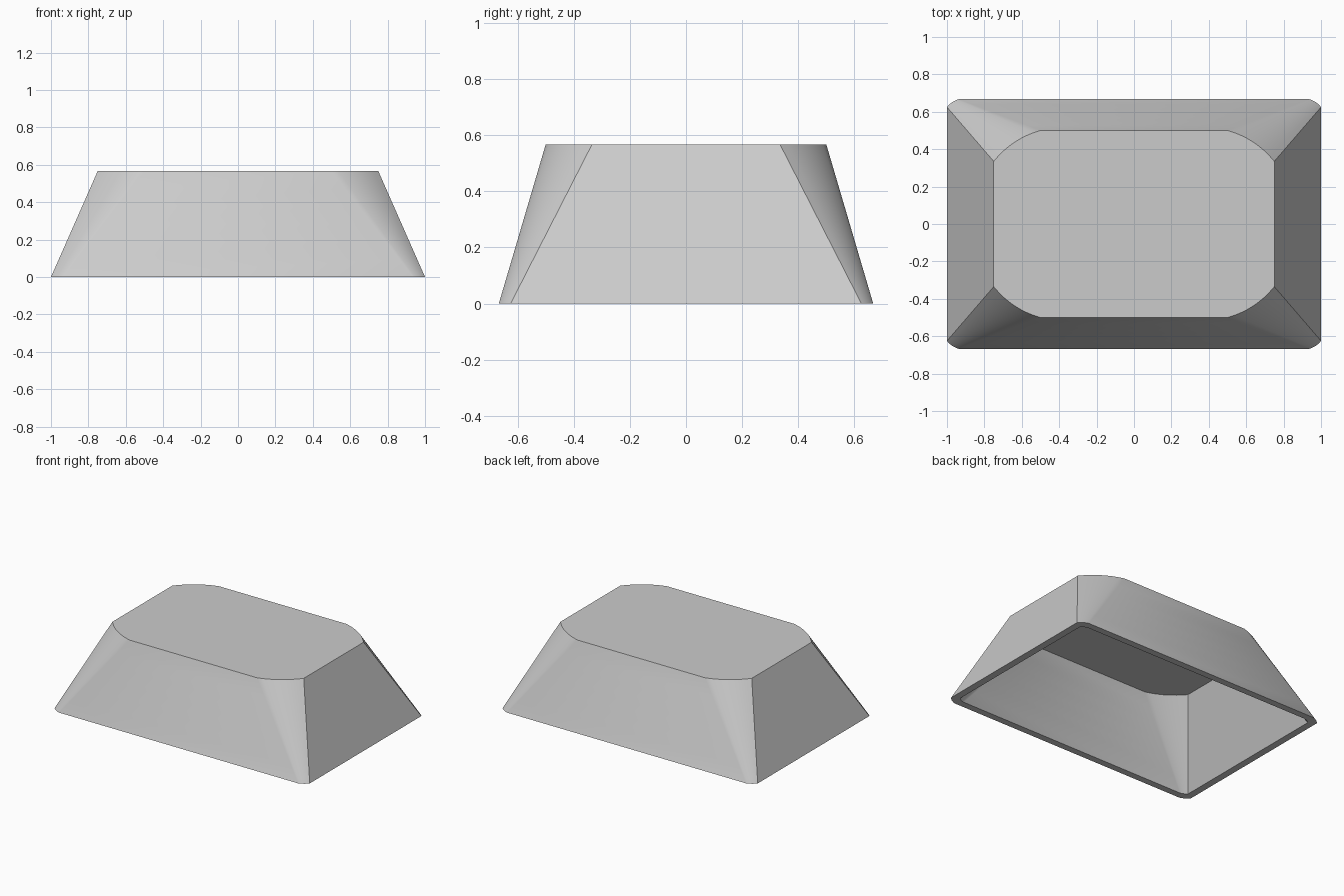
import bpy, bmesh
from mathutils import Vector

cube = bpy.data.objects.get("Cube")
if cube:
    bpy.data.objects.remove(cube, do_unlink=True)

# Plain grey plastic
grey = bpy.data.materials.new("light_grey")
grey.use_nodes = True
colour = (0.6, 0.6, 0.6, 1)
grey.diffuse_color = colour
grey.node_tree.nodes["Principled BSDF"].inputs["Base Color"].default_value = colour

ARC_STEPS = 8
LEVELS = 6


def outline(side, front, z):
    """Closed ring: each corner is a shallow arc from the side point to the front point."""
    a, b = Vector(side), Vector(front)
    chord = b - a
    bulge = Vector((chord.y, -chord.x)) * 0.08
    arc = []
    for i in range(ARC_STEPS + 1):
        t = i / ARC_STEPS
        arc.append(a + chord * t + bulge * 4 * t * (1 - t))
    ring = []
    for sx, sy in ((1, 1), (-1, 1), (-1, -1), (1, -1)):
        points = arc if sx * sy > 0 else arc[::-1]
        ring += [Vector((p.x * sx, p.y * sy, z)) for p in points]
    return ring


def loft(low, high):
    """Straight rings running from one outline to another."""
    return [[p.lerp(q, k / LEVELS) for p, q in zip(low, high)]
            for k in range(LEVELS + 1)]


# Outer skin going up, then inner skin from the ceiling back down
outer = loft(outline((1, 0.625), (0.937, 0.667), 0),
             outline((0.75, 0.335), (0.5, 0.5), 0.567))
inner = loft(outline((0.95, 0.594), (0.9, 0.619), 0),
             outline((0.71, 0.31), (0.475, 0.46), 0.517))

bm = bmesh.new()


def skin(rings):
    """Bridge the rings and cap the last one."""
    verts = [[bm.verts.new(p) for p in ring] for ring in rings]
    for low, high in zip(verts, verts[1:]):
        bridge(low, high)
    bm.faces.new(verts[-1])
    return verts[0]


def bridge(low, high):
    n = len(low)
    for i in range(n):
        j = (i + 1) % n
        bm.faces.new((low[i], low[j], high[j], high[i]))


# Shell walls, top, ceiling and the flat bottom rim
bridge(skin(outer), skin(inner))
bmesh.ops.recalc_face_normals(bm, faces=bm.faces)

mesh = bpy.data.meshes.new("hollow_cap")
bm.to_mesh(mesh)
bm.free()
mesh.materials.append(grey)
cap = bpy.data.objects.new("hollow_cap", mesh)
bpy.context.collection.objects.link(cap)

# Soft corners, crisp top, rim and side edges
bpy.ops.object.select_all(action="DESELECT")
cap.select_set(True)
bpy.context.view_layer.objects.active = cap
bpy.ops.object.shade_smooth_by_angle(angle=0.5)
